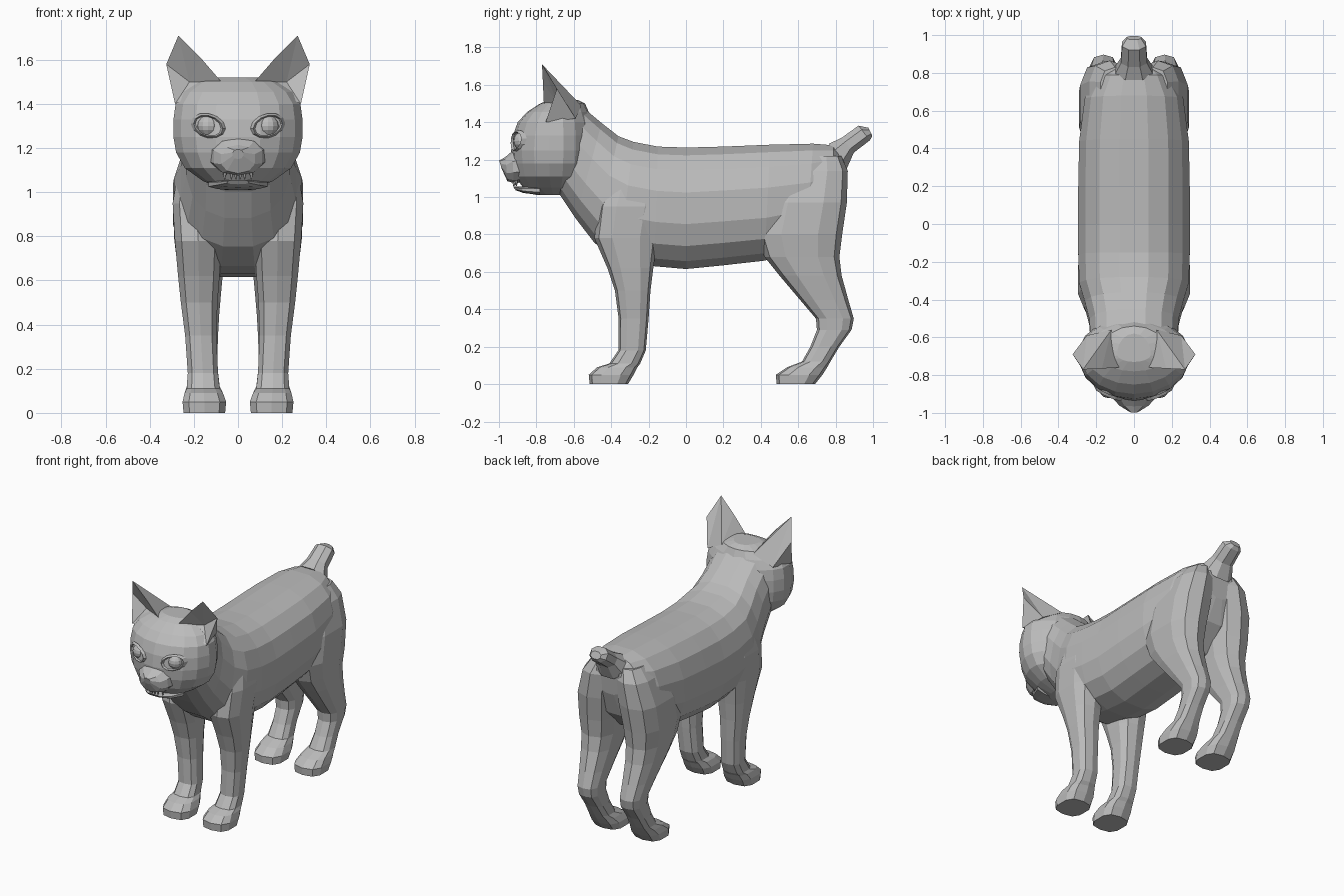
import bpy, bmesh, math
from mathutils import Vector

fur = bpy.data.materials.new("grey_fur")
fur.diffuse_color = (0.5, 0.5, 0.5, 1)


def finish(name, bm):
    bmesh.ops.recalc_face_normals(bm, faces=bm.faces)
    me = bpy.data.meshes.new(name)
    bm.to_mesh(me)
    bm.free()
    me.materials.append(fur)
    ob = bpy.data.objects.new(name, me)
    bpy.context.collection.objects.link(ob)
    return ob


def loft(name, rings):
    """Skin a list of closed rings and cap both ends."""
    bm = bmesh.new()
    vs = [[bm.verts.new(p) for p in r] for r in rings]
    n = len(vs[0])
    for a, b in zip(vs, vs[1:]):
        for i in range(n):
            j = (i + 1) % n
            bm.faces.new((a[i], a[j], b[j], b[i]))
    bm.faces.new(vs[0])
    bm.faces.new(vs[-1])
    return finish(name, bm)


def ring(c, u, v, n, p):
    """Rounded-square ring around c with half axes u and v."""
    out = []
    for i in range(n):
        t = 2 * math.pi * (i + 0.5) / n
        a, b = math.cos(t), math.sin(t)
        a = math.copysign(abs(a) ** (2 / p), a)
        b = math.copysign(abs(b) ** (2 / p), b)
        out.append(Vector(c) + Vector(u) * a + Vector(v) * b)
    return out


def spine_loft(name, rows, n=16, p=2.4):
    """Rows: top y, top z, bottom y, bottom z, half width."""
    rings = []
    for ty, tz, by, bz, w in rows:
        rings.append(ring((0, (ty + by) / 2, (tz + bz) / 2), (w, 0, 0),
                          (0, (ty - by) / 2, (tz - bz) / 2), n, p))
    return loft(name, rings)


def leg(name, rows, side):
    """Rows: z, front y, back y, inner x, outer x."""
    rings = []
    for z, y0, y1, x0, x1 in rows:
        rings.append(ring((side * (x0 + x1) / 2, (y0 + y1) / 2, z),
                          ((x1 - x0) / 2, 0, 0), (0, (y1 - y0) / 2, 0), 10, 2.8))
    return loft(name, rings)


# Torso and neck
spine_loft("body", [
    (.85, 1.22, .83, 1.02, .10), (.79, 1.28, .78, .86, .20),
    (.68, 1.29, .64, .72, .265), (.45, 1.285, .42, .655, .295),
    (.2, 1.275, .2, .63, .30), (0, 1.27, 0, .61, .30),
    (-.15, 1.275, -.17, .625, .30), (-.28, 1.30, -.36, .66, .295),
    (-.36, 1.33, -.49, .75, .265), (-.45, 1.40, -.59, .88, .24),
    (-.54, 1.475, -.67, 1.0, .235), (-.64, 1.50, -.72, 1.05, .20)])

# Bobbed tail
spine_loft("tail", [
    (.76, 1.29, .86, 1.14, .11), (.83, 1.32, .90, 1.235, .075),
    (.92, 1.385, .985, 1.30, .068), (.975, 1.372, .997, 1.325, .04)], 8, 2.2)

# Head: level height, front y, half width, back y
head = []
for z, f, w, b in [(1.01, -.80, .06, -.62), (1.05, -.87, .16, -.56),
                   (1.11, -.915, .245, -.52), (1.18, -.93, .285, -.50),
                   (1.25, -.935, .297, -.49), (1.33, -.925, .297, -.49),
                   (1.40, -.90, .287, -.50), (1.455, -.85, .25, -.52),
                   (1.50, -.78, .18, -.54), (1.52, -.73, .09, -.58)]:
    level = []
    for i in range(18):
        t = 2 * math.pi * (i + .5) / 18
        s = math.sin(t)
        level.append((w * math.cos(t), -.69 + s * (b + .69 if s > 0 else -.69 - f), z))
    head.append(level)
loft("head", head)

# Muzzle and lower jaw with an open mouth between
spine_loft("muzzle", [
    (-.84, 1.27, -.84, 1.08, .15), (-.93, 1.245, -.92, 1.075, .115),
    (-.965, 1.215, -.955, 1.085, .08), (-.999, 1.195, -.985, 1.15, .025)], 10, 2.2)
spine_loft("lower_jaw", [
    (-.78, 1.06, -.78, 1.01, .14), (-.88, 1.056, -.87, 1.022, .10),
    (-.925, 1.056, -.91, 1.036, .05)], 10, 2.5)

# Upper teeth
for k, x in enumerate((-.06, -.03, -.01, .01, .03, .06)):
    bm = bmesh.new()
    bmesh.ops.create_cone(bm, cap_ends=True, segments=5, radius1=.002,
                          radius2=.01, depth=.03)
    bmesh.ops.translate(bm, verts=bm.verts, vec=(x, -.925 + abs(x) * .3, 1.073))
    finish(f"tooth_{k}", bm)

FRONT = [(0, -.515, -.31, .055, .25), (.05, -.52, -.28, .05, .255),
         (.09, -.475, -.26, .065, .245), (.11, -.41, -.245, .08, .235),
         (.18, -.362, -.215, .088, .23), (.35, -.36, -.20, .095, .242),
         (.50, -.38, -.19, .09, .262), (.62, -.42, -.175, .08, .275),
         (.78, -.49, -.15, .07, .29), (.95, -.47, -.12, .08, .30),
         (1.12, -.40, -.14, .10, .27)]
HIND = [(0, .485, .69, .055, .25), (.05, .48, .73, .05, .255),
        (.09, .54, .755, .065, .245), (.12, .62, .772, .08, .235),
        (.20, .665, .82, .09, .228), (.29, .70, .885, .09, .23),
        (.35, .695, .897, .088, .235), (.45, .61, .868, .082, .248),
        (.58, .50, .832, .07, .268), (.68, .42, .82, .06, .28),
        (.80, .38, .835, .045, .295), (.97, .42, .86, .025, .29),
        (1.14, .48, .865, .015, .24), (1.22, .55, .83, .02, .18)]

# Ear: tip, outer rim, outer base, back base, inner base, back inner, inner rim, hollow
EAR = [(.27, -.77, 1.71), (.325, -.69, 1.58), (.285, -.75, 1.40), (.25, -.59, 1.42),
       (.075, -.76, 1.50), (.12, -.56, 1.49), (.17, -.765, 1.61), (.22, -.685, 1.50)]
EAR_FACES = [(4, 6, 7), (6, 0, 7), (0, 1, 7), (1, 2, 7), (2, 4, 7), (6, 4, 5),
             (0, 6, 5), (0, 5, 3), (0, 3, 1), (1, 3, 2), (2, 3, 5, 4)]

for side, tag in ((1, "left"), (-1, "right")):
    leg(f"front_leg_{tag}", FRONT, side)
    leg(f"hind_leg_{tag}", HIND, side)

    bm = bmesh.new()
    vs = [bm.verts.new((side * x, y, z)) for x, y, z in EAR]
    for f in EAR_FACES:
        bm.faces.new([vs[i] for i in f])
    finish(f"ear_{tag}", bm)

    # Eyeball
    bm = bmesh.new()
    bmesh.ops.create_uvsphere(bm, u_segments=12, v_segments=8, radius=.05)
    bmesh.ops.translate(bm, verts=bm.verts, vec=(side * .135, -.872, 1.30))
    finish(f"eye_{tag}", bm)

    # Almond eyelid rim following the curve of the face
    rim = bmesh.new()
    rows = []
    for i in range(12):
        t = 2 * math.pi * i / 12
        row = []
        for s, out in ((.88, .0), (1.0, .012), (1.2, -.006)):
            x = .135 + .066 * s * math.cos(t)
            z = 1.30 + .048 * s * math.sin(t) + .012 * math.cos(t)
            y = -.69 - .242 * math.sqrt(1 - (x / .297) ** 2) - out
            row.append(rim.verts.new((side * x, y, z)))
        rows.append(row)
    for i in range(12):
        a, b = rows[i], rows[(i + 1) % 12]
        for k in range(3):
            m = (k + 1) % 3
            rim.faces.new((a[k], a[m], b[m], b[k]))
    finish(f"eyelid_{tag}", rim)
